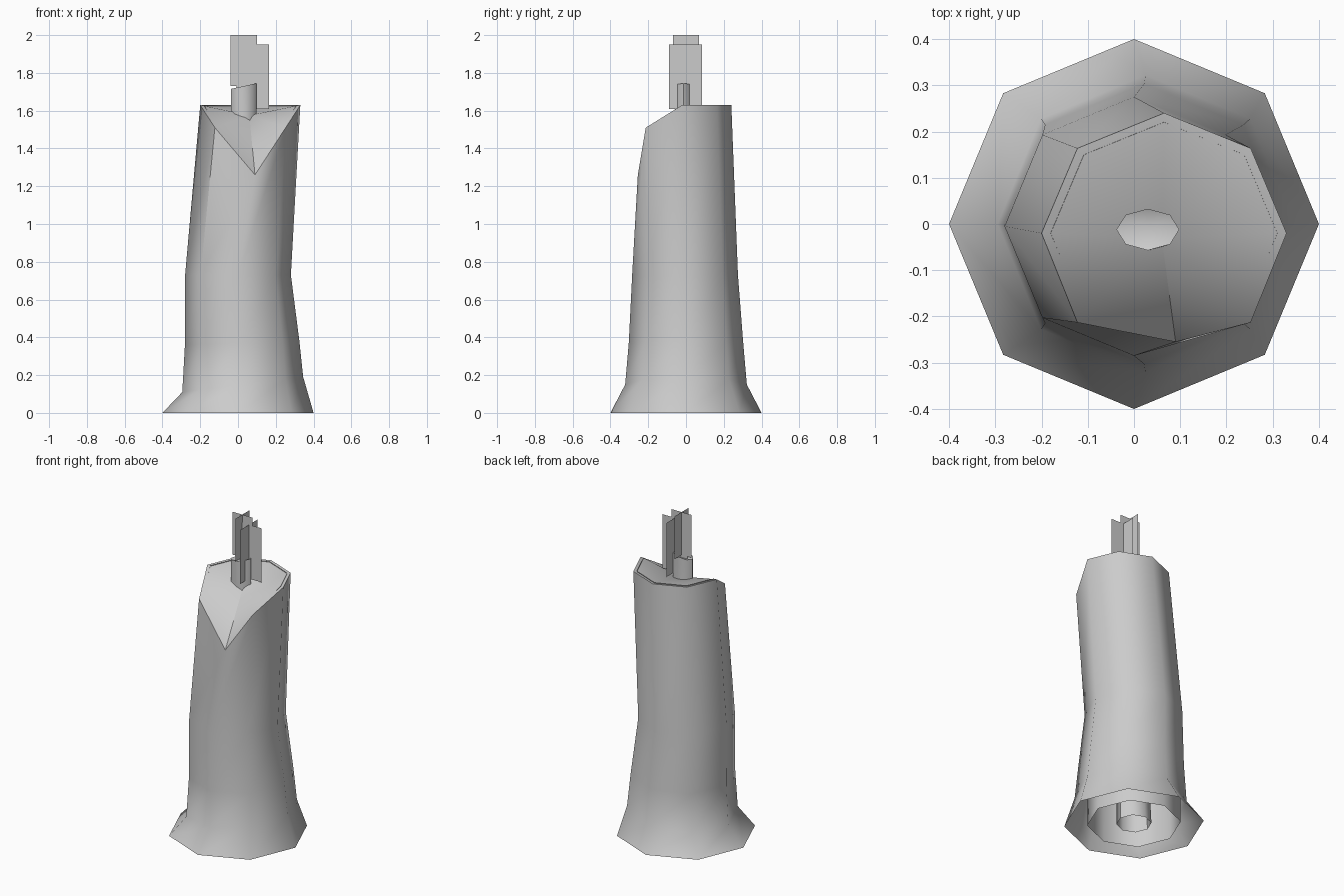
import bpy
from math import cos, sin, pi, radians

if "Cube" in bpy.data.objects:
    bpy.data.objects.remove(bpy.data.objects["Cube"])

N = 8


def make(name, verts, faces, smooth=True):
    mesh = bpy.data.meshes.new(name)
    mesh.from_pydata(verts, [], faces)
    mesh.update()
    ob = bpy.data.objects.new(name, mesh)
    bpy.context.collection.objects.link(ob)
    if smooth:
        bpy.ops.object.select_all(action='DESELECT')
        ob.select_set(True)
        bpy.context.view_layer.objects.active = ob
        bpy.ops.object.shade_smooth_by_angle(angle=radians(50))
    return ob


def ring(cx, cy, rx, ry, z, tilt=0.0):
    """Octagonal ring; tilt raises the +x side."""
    return [(cx + rx * cos(i * 2 * pi / N), cy + ry * sin(i * 2 * pi / N),
             z + tilt * cos(i * 2 * pi / N)) for i in range(N)]


def loft(rings):
    verts = [v for r in rings for v in r]
    faces = [(k * N + i, k * N + (i + 1) % N, (k + 1) * N + (i + 1) % N, (k + 1) * N + i)
             for k in range(len(rings) - 1) for i in range(N)]
    return verts, faces


# melted rim: index 6 is the front spout, 5 and 7 its sagging neighbours
def rim(shrink=0.0):
    pts = ring(0.065, -0.02, 0.265 - shrink, 0.26 - shrink, 1.63)
    pts[5] = (pts[5][0], -0.213 + shrink, 1.51)
    pts[7] = (pts[7][0], -0.213 + shrink, 1.51)
    pts[6] = (0.09, -0.255 + shrink, 1.26)
    return pts


# leaning wax body with flared foot and dished top
verts, faces = loft([
    ring(0, 0, 0.40, 0.40, 0),
    ring(0.025, 0, 0.32, 0.322, 0.15, 0.04),
    ring(0.022, 0, 0.303, 0.303, 0.37, 0.01),
    ring(0, -0.005, 0.28, 0.28, 0.73),
    rim()])
verts.append((0.06, -0.03, 1.575))
top = 4 * N
faces += [(top + i, top + (i + 1) % N, len(verts) - 1) for i in range(N)]
make("wax_body", verts, faces)

# inner candle wall, seen from below
make("inner_wall", *loft([
    ring(0, 0, 0.268, 0.268, 0.0),
    ring(0, 0, 0.265, 0.265, 0.73),
    rim(0.02)]))

# wick running up through the candle
verts, faces = loft([
    ring(0, 0, 0.10, 0.10, 0.0),
    ring(0.03, -0.012, 0.068, 0.045, 1.57),
    ring(0.03, -0.012, 0.068, 0.045, 1.73, 0.015)])
verts.append((0.035, -0.01, 1.71))
faces += [(2 * N + i, 2 * N + (i + 1) % N, len(verts) - 1) for i in range(N)]
make("wick", verts, faces)


# crossed flame cards
def flame(name, cx, cy, half, z0, z1):
    v = []
    for dx, dy in ((half, 0), (0, half)):
        v += [(cx - dx, cy - dy, z0), (cx + dx, cy + dy, z0),
              (cx + dx, cy + dy, z1), (cx - dx, cy - dy, z1)]
    make(name, v, [(0, 1, 2, 3), (4, 5, 6, 7)], False)


flame("inner_flame", 0.03, 0.0, 0.07, 1.73, 2.0)
flame("outer_flame", 0.078, -0.002, 0.087, 1.61, 1.95)
